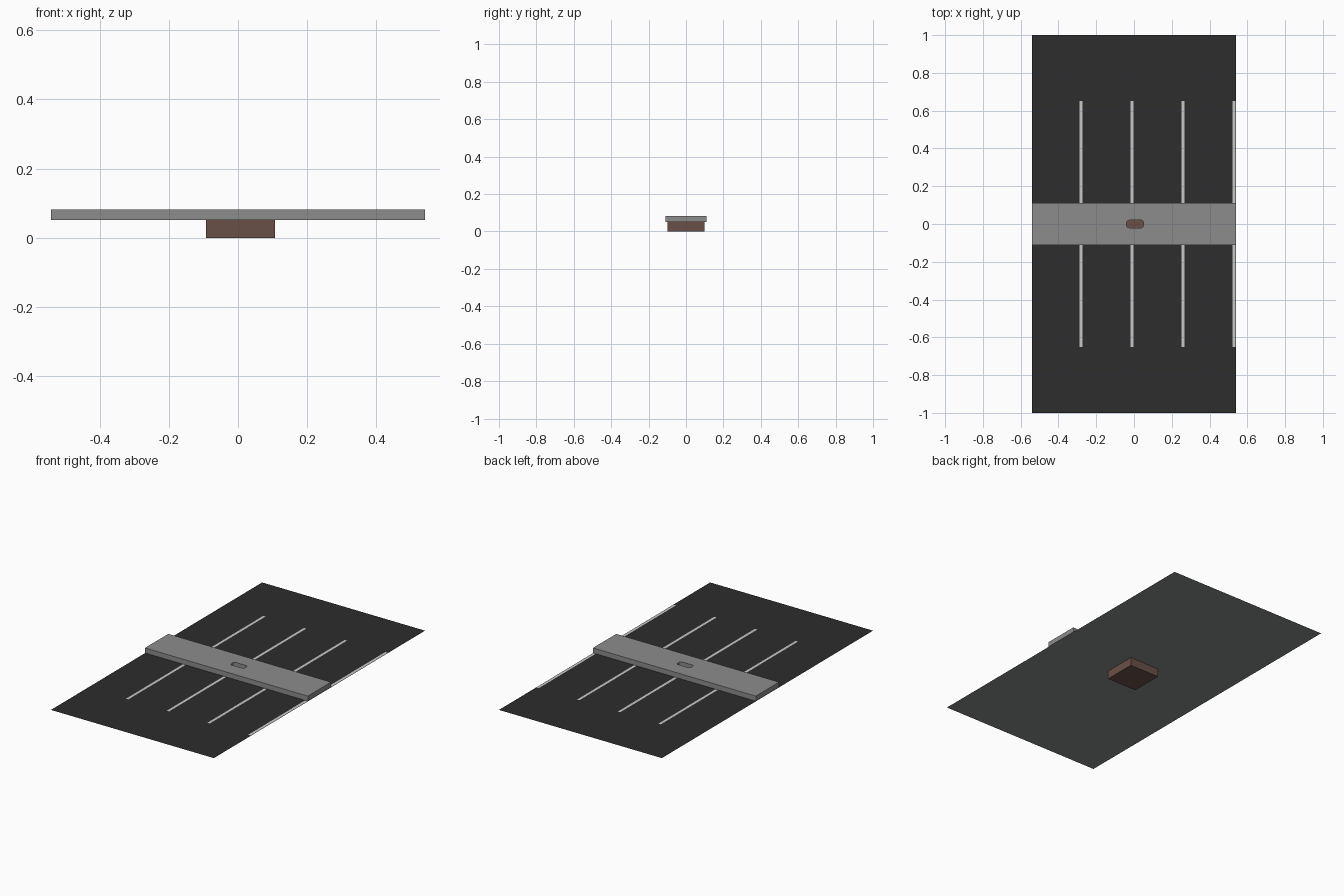
import bpy, math

if "Cube" in bpy.data.objects:
    bpy.data.objects.remove(bpy.data.objects["Cube"])


def mat(name, rgb):
    m = bpy.data.materials.new(name)
    m.diffuse_color = (*rgb, 1)
    m.use_nodes = True
    m.node_tree.nodes["Principled BSDF"].inputs["Base Color"].default_value = m.diffuse_color
    return m


ASPHALT = mat("asphalt", (0.026, 0.026, 0.026))
PAINT = mat("road_paint", (0.57, 0.57, 0.57))
STONE = mat("grey_stone", (0.262, 0.265, 0.268))
CONCRETE = mat("underside_concrete", (0.25, 0.265, 0.258))
BROWN = mat("brown_base", (0.144, 0.08, 0.064))


def add(name, verts, faces, material):
    me = bpy.data.meshes.new(name)
    me.from_pydata(verts, [], faces)
    me.materials.append(material)
    ob = bpy.data.objects.new(name, me)
    bpy.context.collection.objects.link(ob)
    return ob


def sheet(name, x0, x1, y0, y1, z, material, up=True):
    v = [(x0, y0, z), (x1, y0, z), (x1, y1, z), (x0, y1, z)]
    return add(name, v, [(0, 1, 2, 3) if up else (3, 2, 1, 0)], material)


def prism(name, outline, z0, z1, material):
    n = len(outline)
    v = [(x, y, z) for z in (z0, z1) for x, y in outline]
    f = [tuple(range(n))[::-1], tuple(range(n, 2 * n))]
    f += [(i, (i + 1) % n, (i + 1) % n + n, i + n) for i in range(n)]
    return add(name, v, f, material)


def rect(x0, x1, y0, y1):
    return [(x0, y0), (x1, y0), (x1, y1), (x0, y1)]


# thin road surface with a concrete underside
sheet("road_underside", -0.54, 0.54, -1, 1, 0.050, CONCRETE, up=False)
sheet("road_surface", -0.54, 0.54, -1, 1, 0.0505, ASPHALT)

# painted lane lines
for i in range(4):
    x = -0.28 + 0.27 * i
    sheet(f"lane_line_{i + 1}", x - 0.008, x + 0.008, -0.65, 0.65, 0.0513, PAINT)

# brown block below the road, its top showing through the slot
prism("base_block", rect(-0.093, 0.107, -0.1, 0.1), 0.0, 0.0525, BROWN)

# cross slab with a rounded slot cut through it
slab = prism("cross_slab", rect(-0.54, 0.54, -0.11, 0.11), 0.052, 0.082, STONE)
slot = []
r = 0.012
for k, (sx, sy) in enumerate([(1, 1), (-1, 1), (-1, -1), (1, -1)]):
    for j in range(4):
        a = math.radians(90 * k + 30 * j)
        slot.append((0.006 + sx * (0.045 - r) + r * math.cos(a),
                     sy * (0.02 - r) + r * math.sin(a)))
cutter = prism("slot_cutter", slot, 0.04, 0.1, STONE)
cutter.hide_render = True
cut = slab.modifiers.new("slot", 'BOOLEAN')
cut.operation = 'DIFFERENCE'
cut.solver = 'EXACT'
cut.object = cutter
bpy.context.view_layer.objects.active = slab
slab.select_set(True)
bpy.ops.object.modifier_apply(modifier="slot")
bpy.data.objects.remove(cutter)
